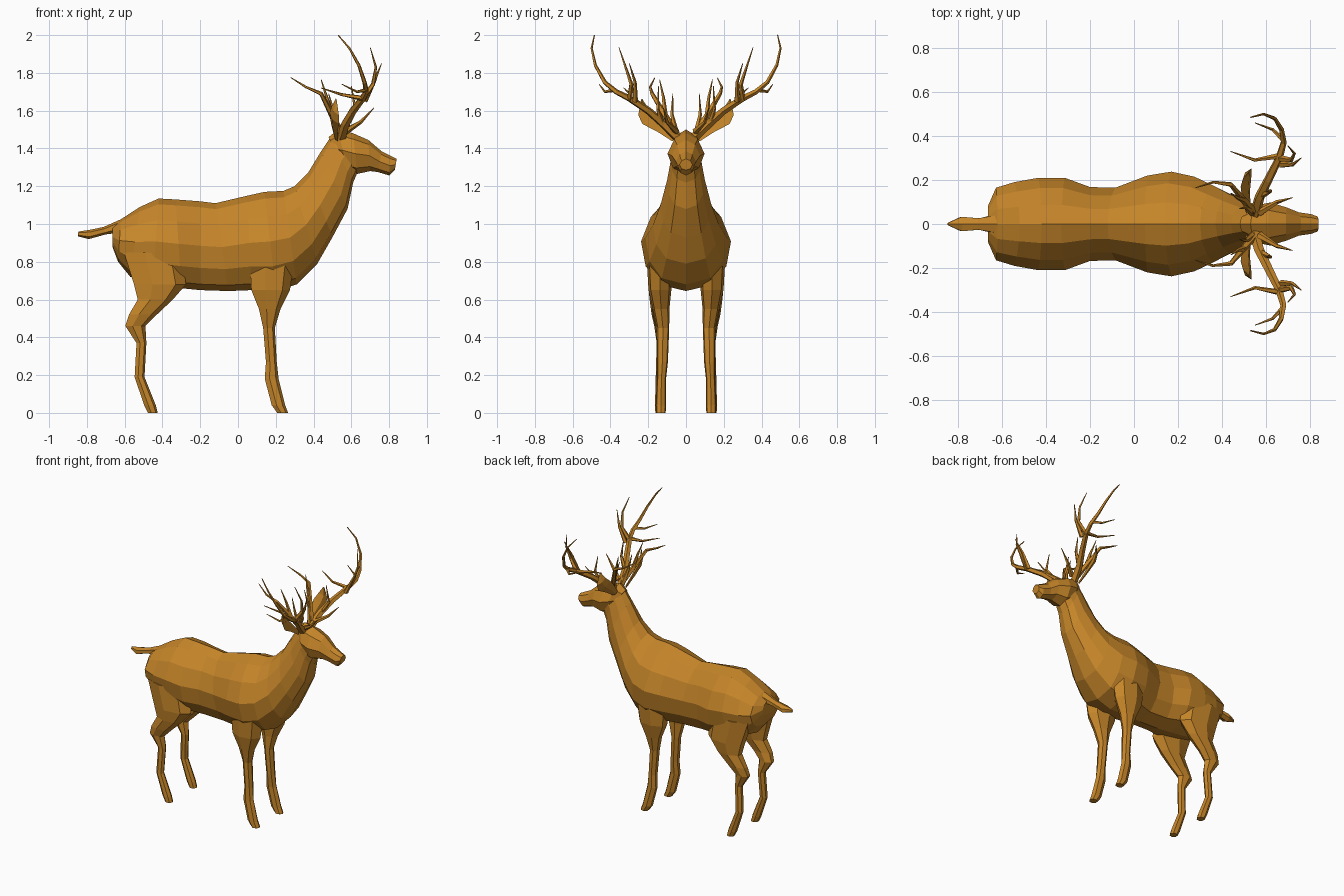
import bpy, bmesh, math
from mathutils import Vector

coat = bpy.data.materials.new("tan_coat")
coat.diffuse_color = (0.56, 0.235, 0.022, 1)


def skin(name, rings):
    """Join equal-sized rings of points into a closed flat-faced mesh."""
    bm = bmesh.new()
    loops = [[bm.verts.new(p) for p in r] for r in rings]
    n = len(loops[0])
    for a, b in zip(loops, loops[1:]):
        for i in range(n):
            j = (i + 1) % n
            bm.faces.new((a[i], a[j], b[j], b[i]))
    bm.faces.new(loops[0])
    bm.faces.new(loops[-1])
    bmesh.ops.recalc_face_normals(bm, faces=bm.faces)
    mesh = bpy.data.meshes.new(name)
    bm.to_mesh(mesh)
    bm.free()
    mesh.materials.append(coat)
    obj = bpy.data.objects.new(name, mesh)
    bpy.context.collection.objects.link(obj)
    return obj


def profile_loft(name, stations, sides, egg=0.0, low=1.0):
    """Stations: top x, z, bottom x, z, half width. Egg narrows the top."""
    rings = []
    for tx, tz, bx, bz, w in stations:
        ring = []
        for i in range(sides):
            t = 2 * math.pi * i / sides
            up, side = math.cos(t), math.sin(t)
            f = (1 + up) / 2
            y = math.copysign(abs(side) ** (low if up < 0 else 1), side) * w
            y *= 1 - egg * max(up, 0)
            ring.append((bx + (tx - bx) * f, y, bz + (tz - bz) * f))
        rings.append(ring)
    return skin(name, rings)


def leg(name, stations, s, sides=7):
    """Stations: z, rear x, front x, centre y, half width."""
    rings = []
    for z, x0, x1, y, w in stations:
        ring = []
        for i in range(sides):
            t = 2 * math.pi * i / sides
            ring.append(((x0 + x1) / 2 + math.cos(t) * (x1 - x0) / 2,
                         s * (y + math.sin(t) * w), z))
        rings.append(ring)
    return skin(name, rings)


def tube(name, pts, r0, r1, s, sides=5):
    """Tapered tube along a path, mirrored in y by s."""
    p = [Vector((x, s * y, z)) for x, y, z in pts]
    rings = []
    for k, c in enumerate(p):
        d = (p[min(k + 1, len(p) - 1)] - p[max(k - 1, 0)]).normalized()
        u = d.cross(Vector((1, 0, 0.3))).normalized()
        v = d.cross(u)
        r = r0 + (r1 - r0) * k / (len(p) - 1)
        rings.append([c + r * (u * math.cos(2 * math.pi * i / sides) +
                               v * math.sin(2 * math.pi * i / sides))
                      for i in range(sides)])
    return skin(name, rings)


# Torso and neck
profile_loft("torso_and_neck", [
    (-.665, .985, -.665, .88, .08), (-.62, 1.025, -.635, .80, .165),
    (-.52, 1.09, -.57, .72, .19), (-.42, 1.135, -.45, .68, .21),
    (-.33, 1.13, -.30, .66, .21), (-.20, 1.12, -.20, .65, .168),
    (-.12, 1.11, -.05, .645, .165), (.05, 1.15, .07, .65, .22),
    (.14, 1.17, .20, .645, .238), (.24, 1.175, .31, .68, .215),
    (.30, 1.20, .42, .79, .175), (.37, 1.27, .50, .93, .135),
    (.44, 1.385, .58, 1.08, .10), (.49, 1.46, .61, 1.22, .08),
    (.53, 1.485, .64, 1.29, .075)], 12, .2, .75)

# Head, muzzle and nose
profile_loft("head", [
    (.48, 1.46, .54, 1.34, .05), (.53, 1.50, .58, 1.28, .085),
    (.61, 1.48, .63, 1.265, .098), (.69, 1.445, .70, 1.28, .075),
    (.76, 1.385, .74, 1.275, .053), (.81, 1.36, .80, 1.257, .045),
    (.84, 1.345, .83, 1.285, .034)], 8, .15)

# Tail
profile_loft("tail", [
    (-.52, 1.07, -.58, .98, .06), (-.62, 1.025, -.66, .95, .045),
    (-.71, .985, -.70, .945, .03), (-.78, .97, -.79, .92, .038),
    (-.845, .96, -.848, .935, .006)], 6)

HIND = [(0, -.48, -.425, .137, .026), (.04, -.50, -.435, .137, .028),
        (.19, -.55, -.495, .137, .024), (.37, -.54, -.485, .13, .026),
        (.46, -.602, -.49, .135, .034), (.52, -.585, -.43, .143, .04),
        (.60, -.54, -.345, .142, .052), (.68, -.565, -.275, .14, .062),
        (.85, -.62, -.30, .13, .07)]
FRONT = [(0, .205, .265, .133, .026), (.04, .175, .25, .133, .028),
         (.18, .138, .215, .13, .025), (.27, .145, .205, .125, .03),
         (.45, .13, .195, .122, .034), (.55, .105, .225, .132, .045),
         (.65, .06, .275, .138, .062), (.82, .05, .30, .14, .07)]
BEAM = [(.55, .045, 1.46), (.57, .12, 1.53), (.61, .20, 1.60),
        (.66, .30, 1.665), (.68, .37, 1.70), (.67, .43, 1.75),
        (.64, .48, 1.84), (.59, .50, 1.93), (.53, .485, 2.0)]
# Tine paths with base radius
TINES = {
    "tall_tine": (.016, [(.66, .30, 1.66), (.715, .29, 1.74),
                         (.73, .32, 1.83), (.70, .355, 1.935)]),
    "fork_tine": (.016, [(.67, .27, 1.65), (.72, .27, 1.75), (.76, .30, 1.85)]),
    "rear_tine": (.014, [(.66, .31, 1.665), (.55, .29, 1.685), (.44, .33, 1.72)]),
    "outer_tine": (.012, [(.68, .38, 1.71), (.63, .43, 1.70), (.55, .46, 1.74)]),
    "back_tine": (.02, [(.54, .06, 1.49), (.49, .12, 1.59),
                        (.44, .18, 1.69), (.36, .19, 1.725), (.28, .165, 1.775)]),
    "back_branch": (.015, [(.50, .11, 1.57), (.47, .12, 1.67), (.44, .14, 1.765)]),
    "brow_tine": (.018, [(.57, .05, 1.49), (.65, .10, 1.54), (.72, .12, 1.615)]),
    "inner_tine": (.017, [(.54, .05, 1.47), (.51, .075, 1.58), (.48, .07, 1.69)]),
    "middle_tine": (.016, [(.58, .13, 1.54), (.62, .15, 1.61), (.60, .145, 1.73)]),
}
# Ear leaf: centre point and half breadth
EAR = [((.52, .06, 1.45), .02), ((.51, .13, 1.51), .035),
       ((.51, .20, 1.56), .05), ((.515, .23, 1.60), .038),
       ((.52, .235, 1.66), .005)]

for s, tag in ((-1, "right"), (1, "left")):
    leg(f"hind_leg_{tag}", HIND, s)
    leg(f"front_leg_{tag}", FRONT, s)
    tube(f"antler_beam_{tag}", BEAM, .026, .003, s)
    for part, (r, path) in TINES.items():
        tube(f"{part}_{tag}", path, r, .002, s)
    # Ear, thin and diamond-shaped in section
    across = Vector((.5, s * .6, -.62))
    thick = Vector((.85, -s * .3, .4)) * .3
    rings = []
    for (x, y, z), w in EAR:
        c = Vector((x, s * y, z))
        rings.append([c + across * w, c + thick * w,
                      c - across * w, c - thick * w])
    skin(f"ear_{tag}", rings)
